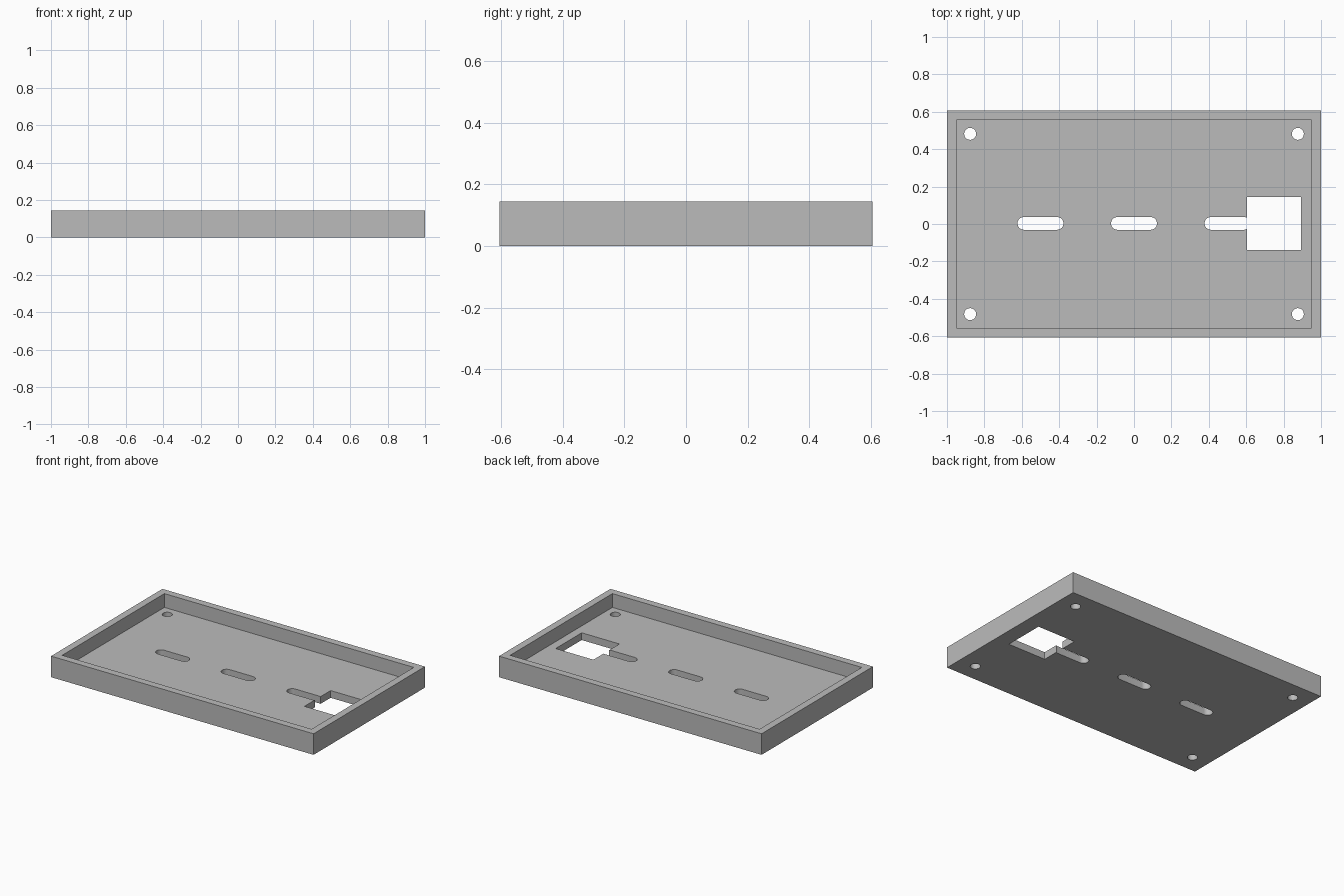
import bpy
import math

cube = bpy.data.objects.get("Cube")
if cube:
    bpy.data.objects.remove(cube, do_unlink=True)

HALF_X, HALF_Y, HEIGHT = 1.0, 0.606, 0.145
WALL, FLOOR = 0.05, 0.05

grey = bpy.data.materials.new("plain grey")
grey.use_nodes = True
color = (0.5, 0.5, 0.5, 1.0)
grey.diffuse_color = color
grey.node_tree.nodes["Principled BSDF"].inputs["Base Color"].default_value = color


def prism(name, outline, z0, z1):
    """Solid with the given counter-clockwise outline between two heights."""
    n = len(outline)
    verts = [(x, y, z) for z in (z0, z1) for x, y in outline]
    faces = [tuple(reversed(range(n))), tuple(range(n, 2 * n))]
    faces += [(i, (i + 1) % n, n + (i + 1) % n, n + i) for i in range(n)]
    mesh = bpy.data.meshes.new(name)
    mesh.from_pydata(verts, [], faces)
    mesh.materials.append(grey)
    obj = bpy.data.objects.new(name, mesh)
    bpy.context.collection.objects.link(obj)
    return obj


def rect(cx, cy, hx, hy):
    return [(cx - hx, cy - hy), (cx + hx, cy - hy), (cx + hx, cy + hy), (cx - hx, cy + hy)]


def slot(cx, cy, half_length, radius, steps=16):
    """Stadium outline; a half length equal to the radius gives a circle."""
    reach = half_length - radius
    points = []
    for side in (1, -1):
        for i in range(steps + 1):
            if reach == 0 and i == steps:
                continue
            a = math.pi * (i / steps - 0.5 * side)
            points.append((cx + side * reach + radius * math.cos(a), cy + radius * math.sin(a)))
    return points


# Tray body with its hollow
tray = prism("tray", rect(0, 0, HALF_X, HALF_Y), 0, HEIGHT)
cutters = [prism("hollow_cutter", rect(0, 0, HALF_X - WALL, HALF_Y - WALL), FLOOR, HEIGHT + 0.1)]

# Openings through the floor: corner screw holes, centre slots, square window
openings = [slot(sx * 0.876, sy * 0.482, 0.032, 0.032) for sx in (-1, 1) for sy in (-1, 1)]
openings += [slot(cx, 0.003, 0.123, 0.034) for cx in (-0.5, 0, 0.5)]
openings.append(rect(0.748, 0.003, 0.144, 0.142))
cutters += [prism("floor_cutter", outline, -0.05, FLOOR + 0.02) for outline in openings]

# Cut everything out, then drop the cutters
bpy.ops.object.select_all(action="DESELECT")
tray.select_set(True)
bpy.context.view_layer.objects.active = tray
for cutter in cutters:
    cutter.hide_render = True
    mod = tray.modifiers.new("cut", "BOOLEAN")
    mod.operation = "DIFFERENCE"
    mod.solver = "EXACT"
    mod.object = cutter
    bpy.ops.object.modifier_apply(modifier=mod.name)
    bpy.data.objects.remove(cutter, do_unlink=True)

bpy.ops.object.shade_smooth_by_angle(angle=math.radians(30))
